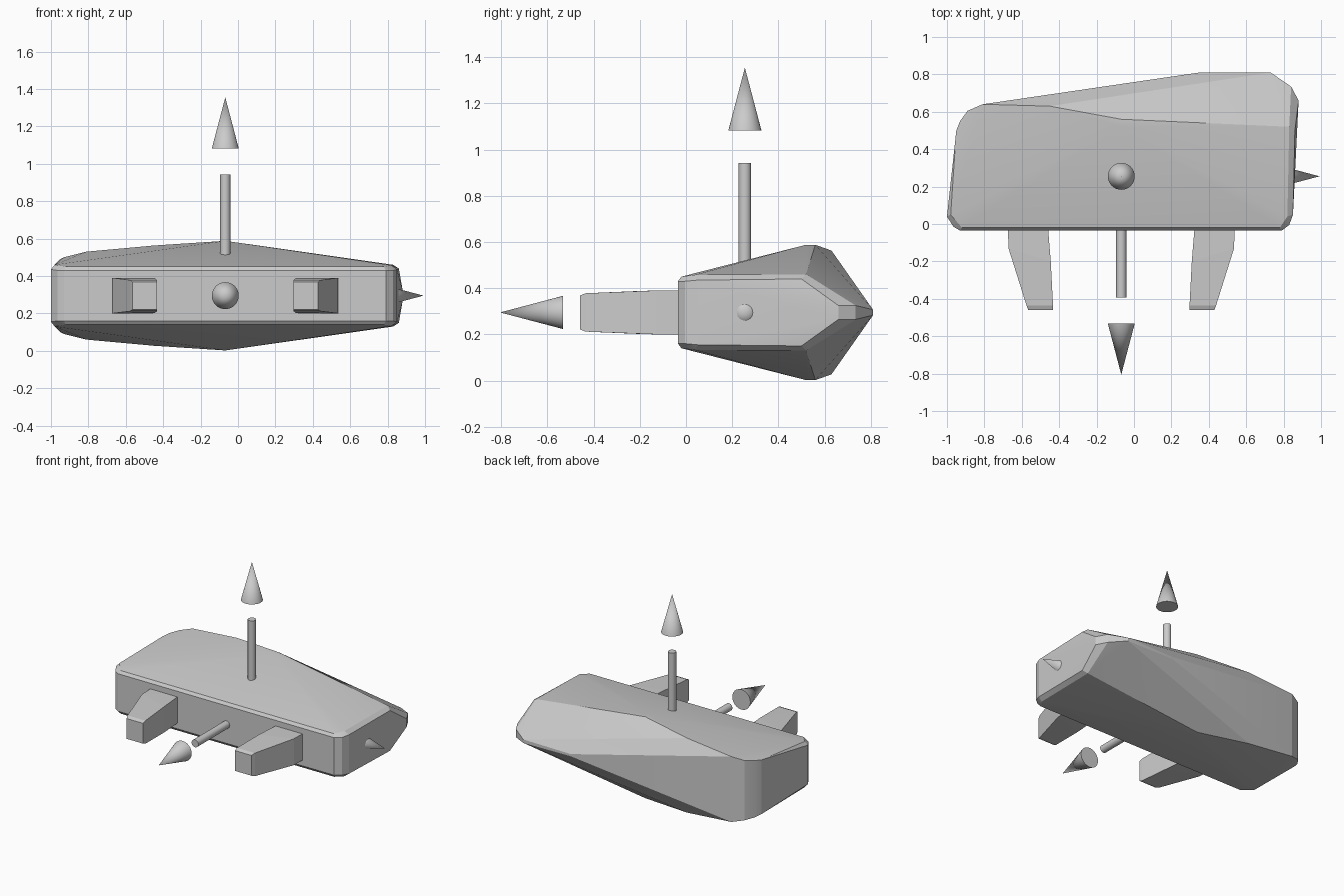
import bpy, bmesh
from mathutils import Vector

if "Cube" in bpy.data.objects:
    bpy.data.objects.remove(bpy.data.objects["Cube"])

CENTRE = Vector((-0.068, 0.255, 0.295))   # common origin of the arrows
MID_Z = 0.295                             # mirror plane of the hull and prongs


def hull_object(name, points):
    """Convex solid through points given as (x, y, half height), mirrored in z."""
    bm = bmesh.new()
    for x, y, h in points:
        for s in (1, -1):
            bm.verts.new((x, y, MID_Z + s * h))
    res = bmesh.ops.convex_hull(bm, input=bm.verts[:])
    loose = [v for v in bm.verts if not v.link_faces]
    bmesh.ops.delete(bm, geom=loose, context='VERTS')
    bmesh.ops.recalc_face_normals(bm, faces=bm.faces[:])
    mesh = bpy.data.meshes.new(name)
    bm.to_mesh(mesh)
    bm.free()
    obj = bpy.data.objects.new(name, mesh)
    bpy.context.collection.objects.link(obj)
    return obj


def smooth(obj, angle):
    bpy.ops.object.select_all(action='DESELECT')
    obj.select_set(True)
    bpy.context.view_layer.objects.active = obj
    bpy.ops.object.shade_smooth_by_angle(angle=angle)


def arrow_piece(name, axis, start, end, r1, r2):
    """Cylinder or cone along an axis, between two distances from the centre."""
    axis = Vector(axis)
    bpy.ops.mesh.primitive_cone_add(
        vertices=32, radius1=r1, radius2=r2, depth=end - start,
        location=CENTRE + axis * (start + end) / 2,
        rotation=axis.to_track_quat('Z', 'Y').to_euler())
    obj = bpy.context.object
    obj.name = name
    smooth(obj, 0.6)


# Main body: flat front, raised ridge, wedge-shaped back
body = hull_object("body", [
    # front edge
    (-0.93, -0.035, 0.135), (-0.92, -0.02, 0.155),
    (0.79, -0.035, 0.135), (0.78, -0.02, 0.155),
    # left end
    (-0.965, -0.015, 0.135), (-1.0, 0.04, 0.14), (-0.98, 0.05, 0.165),
    (-0.95, 0.50, 0.195), (-0.93, 0.55, 0.205), (-0.89, 0.605, 0.215),
    (-0.81, 0.64, 0.235),
    # top ridge
    (-0.45, 0.63, 0.268), (-0.068, 0.56, 0.293), (-0.068, 0.52, 0.293),
    # right end
    (0.83, -0.005, 0.135), (0.85, 0.05, 0.14), (0.82, 0.04, 0.163),
    (0.86, 0.50, 0.145), (0.83, 0.52, 0.165),
    (0.88, 0.66, 0.03), (0.84, 0.735, 0.03),
    # back edge
    (0.73, 0.81, 0.012), (0.35, 0.81, 0.008),
])
smooth(body, 0.25)

# Two tapered prongs on the front, mirrored about the arrow centre
PRONG = [(0.607, 0.02, 0.095), (0.603, -0.13, 0.095), (0.507, -0.435, 0.083),
         (0.497, -0.46, 0.073), (0.365, -0.46, 0.073), (0.365, -0.435, 0.083),
         (0.377, -0.20, 0.093), (0.395, 0.02, 0.095)]
for side, label in ((-1, "left"), (1, "right")):
    hull_object(f"prong_{label}",
                [(CENTRE.x + side * x, y, h) for x, y, h in PRONG])

# Direction arrows: shaft, gap, then cone
for label, axis in (("up", (0, 0, 1)), ("front", (0, -1, 0)), ("right", (1, 0, 0))):
    arrow_piece(f"arrow_shaft_{label}", axis, 0.0, 0.647, 0.027, 0.027)
    arrow_piece(f"arrow_tip_{label}", axis, 0.787, 1.06, 0.072, 0.0)
